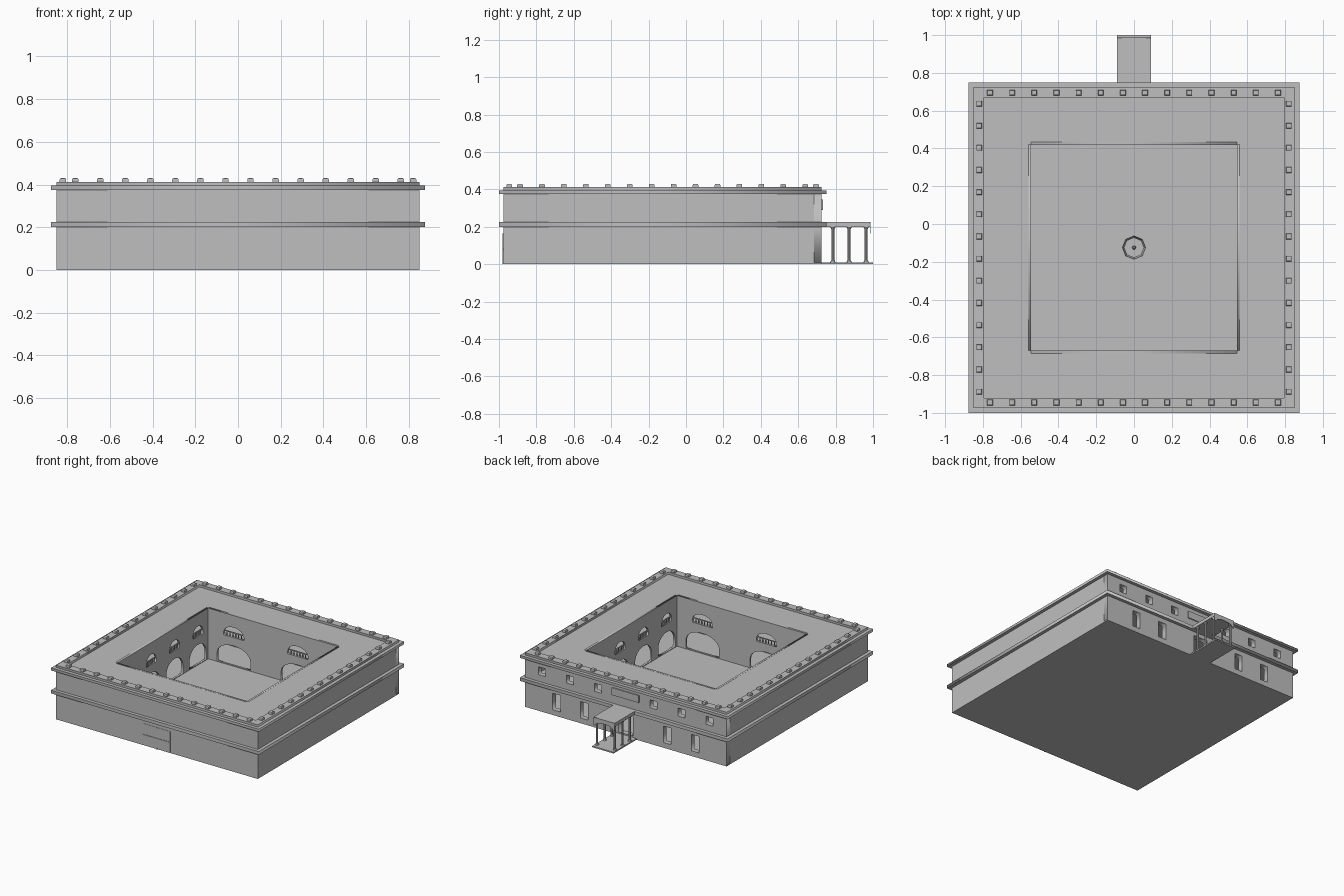
import bpy, bmesh, math
from mathutils import Matrix

cube = bpy.data.objects.get("Cube")
if cube:
    bpy.data.objects.remove(cube, do_unlink=True)

stone = bpy.data.materials.new("grey stone")
stone.use_nodes = True
GREY = (0.52, 0.52, 0.52, 1)
stone.diffuse_color = GREY
stone.node_tree.nodes["Principled BSDF"].inputs["Base Color"].default_value = GREY

MID = -0.125      # y of the building centre
HALF = 0.85       # half width of the outer walls
COURT = 0.545     # half width of the courtyard
FLOOR, STOREY, ROOF = 0.01, 0.2, 0.375


def add(name, mesh):
    mesh.materials.clear()
    mesh.materials.append(stone)
    ob = bpy.data.objects.new(name, mesh)
    bpy.context.collection.objects.link(ob)
    return ob


def from_bmesh(name, bm):
    mesh = bpy.data.meshes.new(name)
    bm.to_mesh(mesh)
    bm.free()
    return add(name, mesh)


def put_box(bm, x0, x1, y0, y1, z0, z1):
    m = Matrix.Translation(((x0 + x1) / 2, (y0 + y1) / 2, (z0 + z1) / 2))
    m = m @ Matrix.Diagonal((x1 - x0, y1 - y0, z1 - z0, 1))
    return bmesh.ops.create_cube(bm, size=1, matrix=m)["verts"]


def box(name, *bounds):
    bm = bmesh.new()
    put_box(bm, *bounds)
    return from_bmesh(name, bm)


def put_rod(bm, x, y, z0, z1, r0, r1=None, sides=8):
    bmesh.ops.create_cone(bm, cap_ends=True, segments=sides, radius1=r0,
                          radius2=r0 if r1 is None else r1, depth=z1 - z0,
                          matrix=Matrix.Translation((x, y, (z0 + z1) / 2)))


def rect(u0, u1, v0, v1):
    return [(u0, v0), (u1, v0), (u1, v1), (u0, v1)]


def arch(u, width, v0, spring, top, steps=12):
    pts = [(u - width / 2, v0), (u + width / 2, v0)]
    for i in range(steps + 1):
        a = math.pi * i / steps
        pts.append((u + width / 2 * math.cos(a), spring + (top - spring) * math.sin(a)))
    return pts


def panel(name, loops, thick, matrix):
    """Flat sheet: the first loop is the outline, the others are holes."""
    curve = bpy.data.curves.new(name, "CURVE")
    curve.dimensions = "2D"
    curve.fill_mode = "BOTH"
    curve.extrude = thick / 2
    for loop in loops:
        spline = curve.splines.new("POLY")
        spline.points.add(len(loop) - 1)
        for p, (u, v) in zip(spline.points, loop):
            p.co = (u, v, 0, 1)
        spline.use_cyclic_u = True
    tmp = bpy.data.objects.new(name, curve)
    bpy.context.collection.objects.link(tmp)
    dg = bpy.context.evaluated_depsgraph_get()
    mesh = bpy.data.meshes.new_from_object(tmp.evaluated_get(dg))
    bpy.data.objects.remove(tmp, do_unlink=True)
    mesh.transform(matrix)
    return add(name, mesh)


def upright(x, y, turn):
    return (Matrix.Translation((x, y, 0)) @ Matrix.Rotation(turn, 4, "Z")
            @ Matrix.Rotation(math.pi / 2, 4, "X"))


def ring(name, outer, inner, z0, z1):
    return panel(name, [rect(-outer, outer, -outer, outer), rect(-inner, inner, -inner, inner)],
                 z1 - z0, Matrix.Translation((0, MID, (z0 + z1) / 2)))


# Ground slab, floor slab, roof slab and parapet
box("ground_slab", -HALF, HALF, MID - HALF, MID + HALF, 0, FLOOR)
ring("floor_band", 0.875, COURT, STOREY, 0.225)
ring("roof_cornice", 0.875, COURT, ROOF, 0.395)
ring("parapet", HALF, 0.795, 0.395, 0.412)

# Plain outer walls
T = 0.04
back, front = MID + HALF, MID - HALF
box("front_wall", -HALF, HALF, front, front + T, FLOOR, ROOF)
for side, name in ((1, "left_wall"), (-1, "right_wall")):
    xs = sorted((side * HALF, side * (HALF - T)))
    box(name, *xs, front + T, back - T, FLOOR, ROOF)

# Back wall with its windows and doorway
holes = [rect(x - 0.033, x + 0.033, 0.04, 0.165) for x in (-0.585, -0.35, 0.35, 0.585)]
holes += [rect(x - 0.03, x + 0.03, 0.275, 0.335)
          for x in (i * 0.235 for i in (-3, -2, -1, 1, 2, 3))]
holes.append(rect(-0.06, 0.06, 0.02, 0.17))
panel("back_wall", [rect(-HALF, HALF, FLOOR, ROOF)] + holes, T, upright(0, back - T / 2, 0))
box("back_plaque", -0.115, 0.115, back, back + 0.008, 0.29, 0.345)

# Courtyard walls with arcades below and arched balcony windows above
def court_wall(name, matrix, centres, low_width, high_width):
    loops = [rect(-COURT, COURT, FLOOR, 0.396)]
    bm = bmesh.new()
    for u in centres:
        loops.append(arch(u, low_width, 0.015, 0.08, 0.165))
        loops.append(arch(u, high_width, 0.228, 0.25, 0.305))
        # balcony railing
        put_box(bm, u - high_width / 2, u + high_width / 2, 0.258, 0.264, -0.004, 0.004)
        for i in range(1, 7):
            x = u + high_width * (i / 7 - 0.5)
            put_box(bm, x - 0.003, x + 0.003, 0.228, 0.26, -0.003, 0.003)
    panel(name, loops, 0.015, matrix)
    bm.transform(matrix)
    from_bmesh(name + "_railings", bm)


wide, narrow = (-0.33, 0.21), (-0.42, -0.14, 0.14, 0.42)
court_wall("court_back_wall", upright(0, MID + COURT + 0.007, 0), wide, 0.28, 0.17)
court_wall("court_front_wall", upright(0, MID - COURT - 0.007, math.pi), wide, 0.28, 0.17)
court_wall("court_left_wall", upright(COURT + 0.007, MID, -math.pi / 2), narrow, 0.2, 0.12)
court_wall("court_right_wall", upright(-COURT - 0.007, MID, math.pi / 2), narrow, 0.2, 0.12)

# Small bevelled blocks along the parapet
bm = bmesh.new()
S = 0.015
for i in range(14):
    run = (i - 6.5) * 0.1173
    for x, y in ((run, 0.82), (run, -0.82), (0.82, run), (-0.82, run)):
        verts = put_box(bm, x - S, x + S, MID + y - S, MID + y + S, 0.41, 0.43)
        tops = {e for v in verts for e in v.link_edges
                if all(w.co.z > 0.42 for w in e.verts)}
        bmesh.ops.bevel(bm, geom=list(tops), offset=0.007, segments=2,
                        profile=0.5, affect="EDGES")
from_bmesh("parapet_blocks", bm)

# Front double door with centre strip and crossbar
for side, name in ((1, "left_door"), (-1, "right_door")):
    xs = sorted((side * 0.003, side * 0.113))
    box(name, *xs, front - 0.002, front, FLOOR, 0.165)
box("door_strip", -0.003, 0.003, front - 0.005, front, 0, 0.165)
box("door_crossbar", -0.115, 0.115, front - 0.006, front, 0.074, 0.084)

# Back porch: floor, roof, columns and arched front
box("porch_floor", -0.09, 0.09, back, 1.0, 0, FLOOR)
box("porch_roof", -0.09, 0.09, back, 0.985, STOREY, 0.225)
bm = bmesh.new()
for x in (-0.075, 0.075):
    for y in (0.785, 0.872, 0.963):
        put_rod(bm, x, y, FLOOR, STOREY, 0.008)
        put_rod(bm, x, y, FLOOR, 0.02, 0.014, 0.01)
        put_rod(bm, x, y, 0.188, STOREY, 0.009, 0.014)
from_bmesh("porch_columns", bm)
curve_pts = [p for p in arch(0, 0.15, 0.165, 0.165, 0.195)[2:]]
panel("porch_arch", [[(-0.09, 0.165), (-0.09, 0.225), (0.09, 0.225), (0.09, 0.165)] + curve_pts],
      0.005, upright(0, 0.985, 0))

# Courtyard fountain: octagonal basin and centre post
bm = bmesh.new()
put_rod(bm, 0, MID, FLOOR, 0.04, 0.062)
top = max(bm.faces, key=lambda f: f.calc_center_median().z)
bmesh.ops.inset_region(bm, faces=[top], thickness=0.009)
bmesh.ops.translate(bm, verts=top.verts, vec=(0, 0, -0.022))
put_rod(bm, 0, MID, FLOOR, 0.07, 0.011, 0.006)
from_bmesh("fountain", bm)
